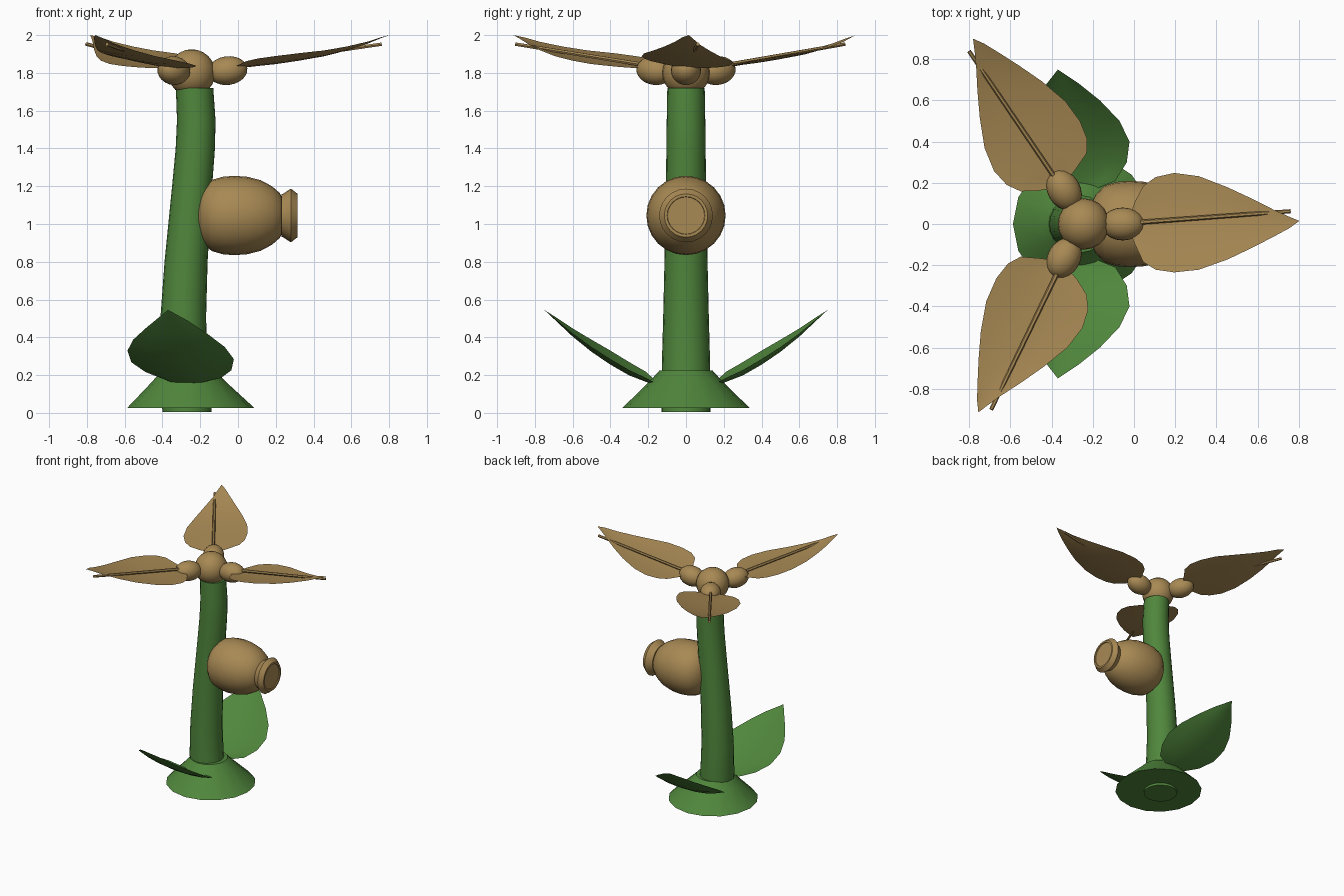
import bpy, bmesh
from math import cos, sin, pi, radians
from mathutils import Matrix, Vector

cube = bpy.data.objects.get("Cube")
if cube:
    bpy.data.objects.remove(cube)


def material(name, colour):
    m = bpy.data.materials.new(name)
    m.use_nodes = True
    m.diffuse_color = colour
    m.node_tree.nodes["Principled BSDF"].inputs["Base Color"].default_value = colour
    return m


GREEN = material("leaf green", (0.08, 0.24, 0.045, 1))
TAN = material("warm tan", (0.39, 0.25, 0.088, 1))


def finish(name, bm, mat, angle=40, recalc=True):
    """Turn a bmesh into a smooth shaded object."""
    if recalc:
        bmesh.ops.recalc_face_normals(bm, faces=bm.faces)
    me = bpy.data.meshes.new(name)
    bm.to_mesh(me)
    bm.free()
    me.materials.append(mat)
    ob = bpy.data.objects.new(name, me)
    bpy.context.collection.objects.link(ob)
    bpy.ops.object.select_all(action='DESELECT')
    ob.select_set(True)
    bpy.context.view_layer.objects.active = ob
    bpy.ops.object.shade_smooth_by_angle(angle=radians(angle))
    return ob


def tube(name, rings, mat, sides=20, place=Matrix(), angle=40):
    """Capped stack of circles: (x offset, z, radius), with z along the axis."""
    bm = bmesh.new()
    loops = [[bm.verts.new(place @ Vector((cx + r * cos(2 * pi * i / sides),
                                           r * sin(2 * pi * i / sides), z)))
              for i in range(sides)] for cx, z, r in rings]
    for a, b in zip(loops, loops[1:]):
        for i in range(sides):
            j = (i + 1) % sides
            bm.faces.new((a[i], a[j], b[j], b[i]))
    bm.faces.new(loops[0])
    bm.faces.new(loops[-1])
    return finish(name, bm, mat, angle)


def ellipsoid(name, place, size, mat):
    bm = bmesh.new()
    bmesh.ops.create_uvsphere(bm, u_segments=20, v_segments=12, radius=1,
                              matrix=place @ Matrix.Diagonal((*size, 1)))
    return finish(name, bm, mat, 60)


def leaf(name, rows, cup, twist, place, mat):
    """Thin sheet from rows of (along, height, right edge, left edge)."""
    bm = bmesh.new()
    widest = max(l - r for _, _, r, l in rows)
    grid = []
    for along, z, right, left in rows:
        row = []
        for k in range(7):
            u = k / 6
            bend = cup * (2 * u - 1) ** 2 * (left - right) / widest
            side = right + (left - right) * u
            lean = twist * (side - (left + right) / 2)
            row.append(bm.verts.new(place @ Vector((along, side, z + bend + lean))))
        grid.append(row)
    for a, b in zip(grid, grid[1:]):
        for k in range(6):
            bm.faces.new((a[k], b[k], b[k + 1], a[k + 1]))
    bmesh.ops.remove_doubles(bm, verts=bm.verts, dist=0.0005)
    bm.normal_update()
    if sum(f.normal.z for f in bm.faces) < 0:
        bmesh.ops.reverse_faces(bm, faces=bm.faces)
    return finish(name, bm, mat, 60, recalc=False)


# Base mound and curved stem
tube("base_mound", [(-0.25, 0.025, 0.338), (-0.26, 0.17, 0.19), (-0.265, 0.225, 0.14)],
     GREEN, 16)
tube("stem", [(-0.27, 0.005, 0.13), (-0.288, 0.25, 0.128), (-0.29, 0.5, 0.121),
              (-0.275, 0.8, 0.114), (-0.259, 1.0, 0.11), (-0.243, 1.2, 0.106),
              (-0.226, 1.4, 0.104), (-0.221, 1.55, 0.102), (-0.23, 1.72, 0.099)], GREEN)

# Two cupped leaves at the foot
foot_rows = [(0.165, 0.15, -0.38, -0.2), (0.21, 0.165, -0.49, -0.09),
             (0.3, 0.2, -0.565, -0.035), (0.4, 0.257, -0.585, -0.022),
             (0.5, 0.325, -0.555, -0.07), (0.6, 0.405, -0.49, -0.165),
             (0.68, 0.48, -0.425, -0.265), (0.75, 0.545, -0.37, -0.37)]
for label, s in (("left", 1), ("right", -1)):
    swap = Matrix(((0, 1, 0, 0), (s, 0, 0, 0), (0, 0, 1, 0), (0, 0, 0, 1)))
    leaf("foot_leaf_" + ("back" if s > 0 else "front"), foot_rows, 0.05, -0.08, swap, GREEN)

# Barrel-shaped pod and its lipped mouth, pointing along +x
pod_axis = Matrix.Translation((0, 0, 1.045)) @ Matrix.Rotation(pi / 2, 4, 'Y')
tube("pod_body", [(0, -0.215, 0.05), (0, -0.208, 0.1), (0, -0.185, 0.145),
                  (0, -0.14, 0.188), (0, -0.08, 0.205), (0, -0.02, 0.21),
                  (0, 0.05, 0.205), (0, 0.12, 0.187), (0, 0.18, 0.155),
                  (0, 0.22, 0.12), (0, 0.236, 0.09)], TAN, 24, pod_axis, 50)
tube("pod_mouth", [(0, 0.23, 0.112), (0, 0.24, 0.116), (0, 0.28, 0.142),
                   (0, 0.315, 0.115), (0, 0.315, 0.1), (0, 0.308, 0.098)],
     TAN, 24, pod_axis, 25)

# Hub on top of the stem
hub = Vector((-0.245, 0, 0))
ellipsoid("hub", Matrix.Translation((-0.245, 0, 1.8)), (0.125, 0.125, 0.125), TAN)

# Three blades, each with a root bulb and a midrib
blade_rows = [(0.225, 1.825, -0.04, 0.04), (0.25, 1.828, -0.1, 0.11),
              (0.29, 1.835, -0.185, 0.185), (0.35, 1.843, -0.222, 0.228),
              (0.44, 1.853, -0.235, 0.248), (0.56, 1.87, -0.222, 0.232),
              (0.7, 1.893, -0.172, 0.178), (0.82, 1.922, -0.115, 0.122),
              (0.93, 1.956, -0.058, 0.066), (1.0, 1.984, -0.02, 0.035),
              (1.048, 2.0, 0.015, 0.015)]
for n in range(3):
    turn = Matrix.Translation(hub) @ Matrix.Rotation(n * 2 * pi / 3, 4, 'Z')
    bulb = turn @ Matrix.Translation((0.19, 0, 1.812)) @ Matrix.Rotation(-0.12, 4, 'Y')
    ellipsoid(f"root_bulb_{n + 1}", bulb, (0.105, 0.08, 0.076), TAN)
    leaf(f"blade_{n + 1}", blade_rows, 0.015, -0.085, turn, TAN)
    start, end = Vector((0.2, 0.003, 1.835)), Vector((1.005, 0.062, 1.952))
    run = end - start
    aim = turn @ Matrix.Translation(start) @ run.to_track_quat('Z', 'Y').to_matrix().to_4x4()
    tube(f"midrib_{n + 1}", [(0, 0, 0.012), (0, run.length, 0.01)], TAN, 6, aim)
